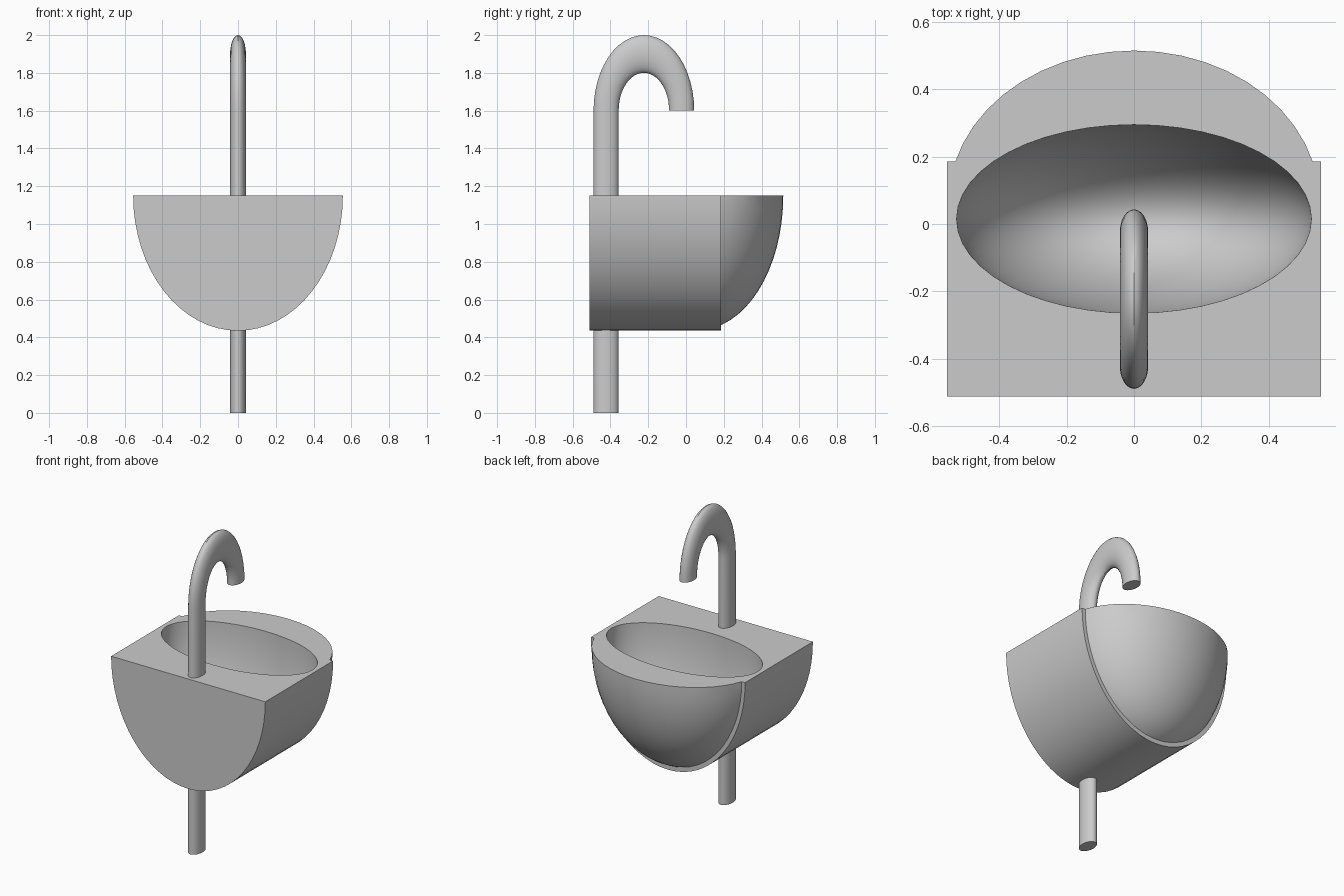
import bpy
import bmesh
from math import pi, sin, cos, radians
from mathutils import Matrix, Vector

if "Cube" in bpy.data.objects:
    bpy.data.objects.remove(bpy.data.objects["Cube"], do_unlink=True)

gray = bpy.data.materials.new("plain gray")
gray.use_nodes = True
gray.diffuse_color = (0.6, 0.6, 0.6, 1)
gray.node_tree.nodes["Principled BSDF"].inputs["Base Color"].default_value = (0.6, 0.6, 0.6, 1)

RIM = 1.15


def make_object(name, bm):
    bmesh.ops.recalc_face_normals(bm, faces=bm.faces)
    mesh = bpy.data.meshes.new(name)
    bm.to_mesh(mesh)
    bm.free()
    mesh.materials.append(gray)
    obj = bpy.data.objects.new(name, mesh)
    bpy.context.collection.objects.link(obj)
    return obj


def ellipsoid(name, center, radii):
    bm = bmesh.new()
    bmesh.ops.create_uvsphere(bm, u_segments=48, v_segments=32, radius=1)
    bm.transform(Matrix.Translation(center) @ Matrix.Diagonal((*radii, 1)))
    return make_object(name, bm)


def activate(obj):
    bpy.ops.object.select_all(action="DESELECT")
    obj.select_set(True)
    bpy.context.view_layer.objects.active = obj


def combine(target, tool, operation):
    tool.hide_render = True
    mod = target.modifiers.new(operation, "BOOLEAN")
    mod.operation = operation
    mod.solver = "EXACT"
    mod.object = tool
    activate(target)
    bpy.ops.object.modifier_apply(modifier=mod.name)
    bpy.data.objects.remove(tool, do_unlink=True)


# Basin body: half-ellipse profile, extended above the rim for a clean cut
steps = 32
profile = [(0.555, RIM + 0.1)]
for i in range(steps + 1):
    a = pi * i / steps
    profile.append((0.555 * cos(a), RIM - 0.715 * sin(a)))
profile.append((-0.555, RIM + 0.1))
bm = bmesh.new()
face = bm.faces.new([bm.verts.new((x, -0.512, z)) for x, z in profile])
ext = bmesh.ops.extrude_face_region(bm, geom=[face])
moved = [g for g in ext["geom"] if isinstance(g, bmesh.types.BMVert)]
bmesh.ops.translate(bm, verts=moved, vec=(0, 0.697, 0))
body = make_object("basin_body", bm)

# Rounded back bulge
combine(body, ellipsoid("bulge", Vector((0, 0.065, RIM)), (0.551, 0.45, 0.711)), "UNION")

# Level rim
bm = bmesh.new()
bmesh.ops.create_cube(bm, size=2)
bm.transform(Matrix.Translation((0, 0, RIM + 1)))
combine(body, make_object("rim_cutter", bm), "DIFFERENCE")

# Hollow bowl
combine(body, ellipsoid("bowl_cutter", Vector((0, 0.015, RIM)), (0.527, 0.28, 0.67)), "DIFFERENCE")

# Tap pipe: upright stem, then a half-turn hook, flattened across x
major, minor, sides, turns = 0.2, 0.0665, 24, 24
bm = bmesh.new()
rings = []
stations = [(pi, 0)] + [(pi - pi * i / turns, 1.6) for i in range(turns + 1)]
for t, base in stations:
    ring = []
    for j in range(sides):
        p = 2 * pi * j / sides
        reach = major + minor * cos(p)
        ring.append(bm.verts.new((0.042 * sin(p), -0.223 + reach * cos(t),
                                  base + 1.5 * reach * sin(t))))
    rings.append(ring)
for lower, upper in zip(rings, rings[1:]):
    for j in range(sides):
        k = (j + 1) % sides
        bm.faces.new((lower[j], lower[k], upper[k], upper[j]))
bm.faces.new(rings[0])
bm.faces.new(rings[-1])
pipe = make_object("tap_pipe", bm)

for obj in (body, pipe):
    activate(obj)
    bpy.ops.object.shade_smooth_by_angle(angle=radians(30))
